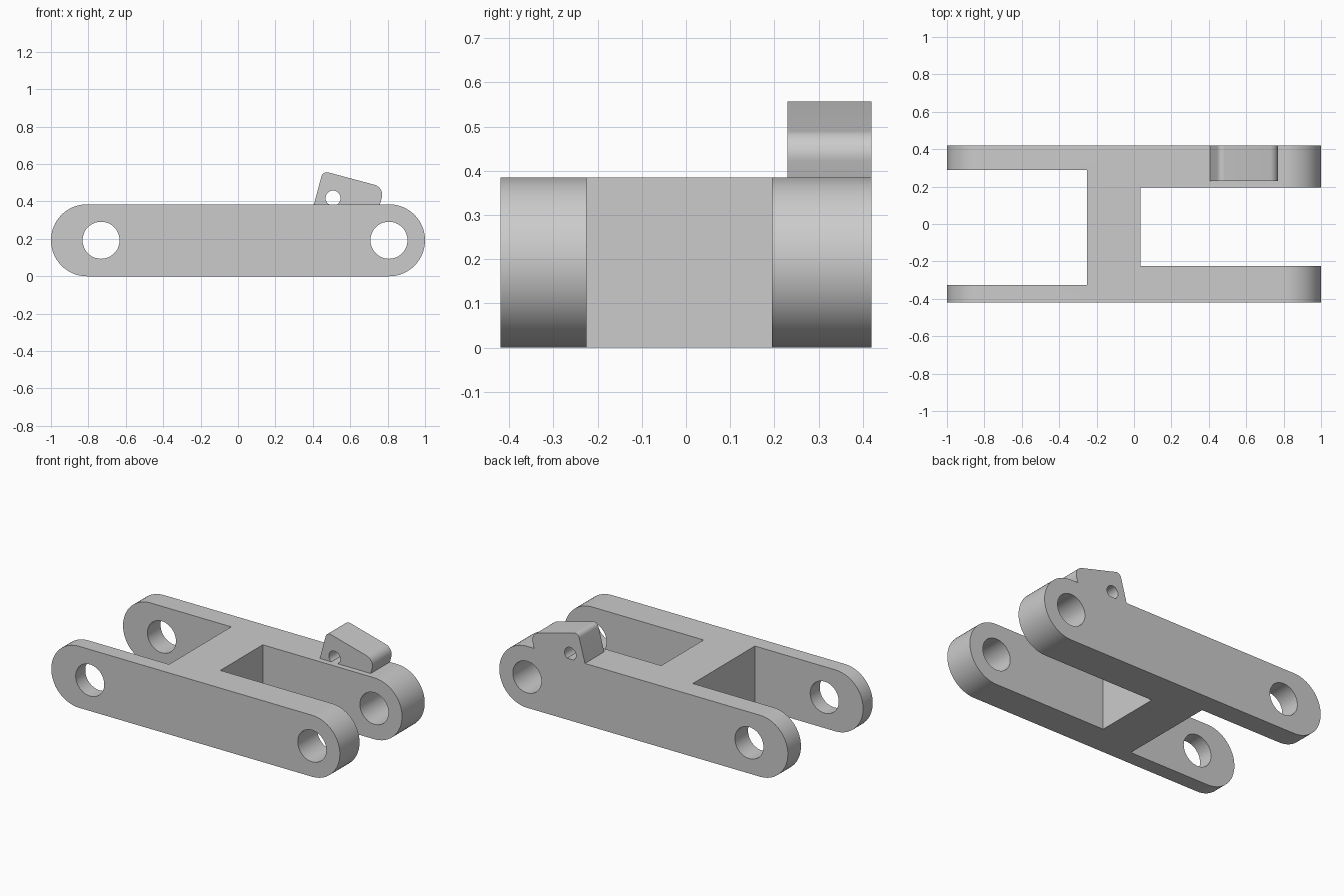
import bpy, bmesh, math
from mathutils import Vector

if "Cube" in bpy.data.objects:
    bpy.data.objects.remove(bpy.data.objects["Cube"])

grey = bpy.data.materials.new("plain grey")
grey.diffuse_color = (0.6, 0.6, 0.6, 1)
grey.use_nodes = True
grey.node_tree.nodes["Principled BSDF"].inputs["Base Color"].default_value = grey.diffuse_color

H = 0.385          # bar height
R = H / 2          # end radius
W = 0.42           # half width


def arc(cx, cz, r, a0, a1, n):
    return [(cx + r * math.cos(math.radians(a0 + (a1 - a0) * i / n)),
             cz + r * math.sin(math.radians(a0 + (a1 - a0) * i / n))) for i in range(n + 1)]


def fillet(prev, corner, nxt, r, n=10):
    """Round a right-angled profile corner with radius r."""
    c = Vector(corner)
    u = (Vector(prev) - c).normalized()
    v = (Vector(nxt) - c).normalized()
    o = c + (u + v) * r
    return [tuple(o - v * r * math.cos(t) - u * r * math.sin(t))
            for t in (math.pi / 2 * i / n for i in range(n + 1))]


def extrude(name, profile, y0, y1):
    """Extrude an x-z profile along y."""
    bm = bmesh.new()
    face = bm.faces.new([bm.verts.new((x, y0, z)) for x, z in profile])
    out = bmesh.ops.extrude_face_region(bm, geom=[face])
    verts = [g for g in out["geom"] if isinstance(g, bmesh.types.BMVert)]
    bmesh.ops.translate(bm, vec=(0, y1 - y0, 0), verts=verts)
    bmesh.ops.recalc_face_normals(bm, faces=bm.faces)
    me = bpy.data.meshes.new(name)
    bm.to_mesh(me)
    bm.free()
    me.materials.append(grey)
    ob = bpy.data.objects.new(name, me)
    bpy.context.collection.objects.link(ob)
    return ob


def cut(ob, cutters):
    """Subtract the cutters, apply, and remove them."""
    bpy.context.view_layer.objects.active = ob
    for c in cutters:
        c.hide_render = True
        m = ob.modifiers.new("cut", 'BOOLEAN')
        m.operation, m.solver, m.object = 'DIFFERENCE', 'EXACT', c
        bpy.ops.object.modifier_apply(modifier=m.name)
        bpy.data.objects.remove(c)


def box(x0, x1, z0, z1):
    return [(x0, z0), (x1, z0), (x1, z1), (x0, z1)]


def hole(x, z, r, n):
    return extrude("hole_cutter", arc(x, z, r, 0, 360, n)[:-1], -1, 1)


# Forked link: rounded bar with a slot at each end and two pin holes
end = 1 - R
link = extrude("forked_link", arc(end, R, R, -90, 90, 32) + arc(-end, R, R, 90, 270, 32), -W, W)
cut(link, [extrude("left_slot", box(-2, -0.25, -1, 1), -0.325, 0.29),
           extrude("right_slot", box(0.035, 2, -1, 1), -0.225, 0.195),
           hole(-0.732, R, 0.099, 48), hole(0.807, R, 0.099, 48)])

# Tilted lug on the back arm, with a small hole touching the bar
a, b, c, d = (0.406, H), (0.454, 0.563), (0.783, 0.475), (0.759, H)
lug = extrude("top_lug", [a] + fillet(a, b, c, 0.03) + fillet(b, c, d, 0.055) + [d], 0.23, W)
cut(lug, [hole(0.508, 0.418, 0.04, 32)])

# Smooth rounds, sharp edges
for ob in (link, lug):
    bpy.ops.object.select_all(action='DESELECT')
    ob.select_set(True)
    bpy.context.view_layer.objects.active = ob
    bpy.ops.object.shade_smooth_by_angle(angle=math.radians(30))
